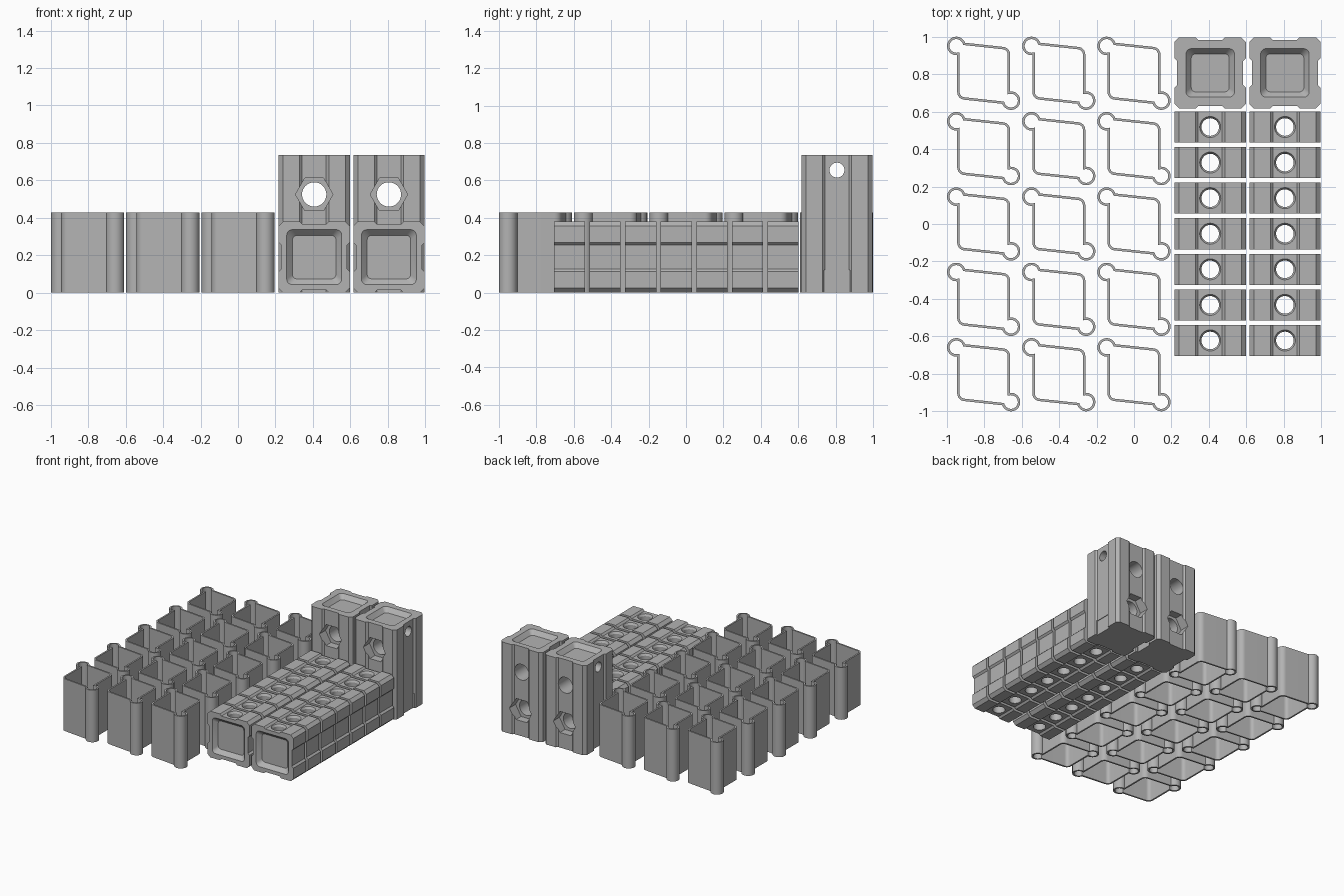
import bpy, bmesh, math
from math import cos, sin, pi, radians
from mathutils import Matrix, Vector

cube = bpy.data.objects.get("Cube")
if cube:
    bpy.data.objects.remove(cube)
scene = bpy.context.scene.collection

grey = bpy.data.materials.new("plain grey")
grey.use_nodes = True
colour = (0.45, 0.45, 0.45, 1)
grey.diffuse_color = colour
grey.node_tree.nodes["Principled BSDF"].inputs["Base Color"].default_value = colour


def add_object(name, bm):
    bmesh.ops.recalc_face_normals(bm, faces=bm.faces)
    mesh = bpy.data.meshes.new(name)
    bm.to_mesh(mesh)
    bm.free()
    mesh.materials.append(grey)
    obj = bpy.data.objects.new(name, mesh)
    scene.objects.link(obj)
    return obj


def prism(name, pts, z0, z1, end_scale=1.0, matrix=Matrix()):
    """Extrude a closed profile along z, optionally tapered, then place it."""
    bm = bmesh.new()
    low = [bm.verts.new((x, y, z0)) for x, y in pts]
    high = [bm.verts.new((x * end_scale, y * end_scale, z1)) for x, y in pts]
    n = len(pts)
    bm.faces.new(low)
    bm.faces.new(high)
    for i in range(n):
        j = (i + 1) % n
        bm.faces.new((low[i], low[j], high[j], high[i]))
    bm.transform(matrix)
    return add_object(name, bm)


def arc(cx, cy, r, a0, a1, steps):
    return [(cx + r * cos(radians(a0 + (a1 - a0) * i / steps)),
             cy + r * sin(radians(a0 + (a1 - a0) * i / steps))) for i in range(steps + 1)]


def ngon(r, n):
    return [(r * cos(2 * pi * i / n), r * sin(2 * pi * i / n)) for i in range(n)]


def rounded_square(h, r):
    pts = []
    for k, (sx, sy) in enumerate([(1, 1), (-1, 1), (-1, -1), (1, -1)]):
        pts += arc(sx * (h - r), sy * (h - r), r, 90 * k, 90 * k + 90, 5)
    return pts


def activate(obj):
    bpy.ops.object.select_all(action='DESELECT')
    obj.select_set(True)
    bpy.context.view_layer.objects.active = obj


def smooth(obj):
    activate(obj)
    bpy.ops.object.shade_smooth_by_angle(angle=radians(30))


def carve(obj, cutters):
    activate(obj)
    for cutter in cutters:
        mod = obj.modifiers.new("cut", 'BOOLEAN')
        mod.operation = 'DIFFERENCE'
        mod.solver = 'EXACT'
        mod.object = cutter
        bpy.ops.object.modifier_apply(modifier=mod.name)
        bpy.data.objects.remove(cutter)
    smooth(obj)


def repeat(first, places):
    """Put linked copies of a part at every place."""
    for i, place in enumerate(places):
        obj = first if i == 0 else first.copy()
        if i:
            scene.objects.link(obj)
            obj.name = f"{first.name}_{i + 1}"
        obj.location = place


def along_y(z, facing=-1):
    """Turn +z to face -y or +y, at height z."""
    return Matrix.Translation((0, 0, z)) @ Matrix.Rotation(radians(-90 * facing), 4, 'X')


# Shared square section: chamfered corners and a shallow groove on each side
HALF = 0.19
side = [(HALF, -HALF + 0.024), (HALF, -0.078), (HALF - 0.014, -0.064),
        (HALF - 0.014, 0.064), (HALF, 0.078), (HALF, HALF - 0.024)]
section = []
for k in range(4):
    turn = Matrix.Rotation(k * pi / 2, 2)
    section += [tuple(turn @ Vector(p)) for p in side]

# Short connector blocks, lying with the tray towards the front
THICK = 0.083
block = prism("connector_block", section, -THICK, THICK)
carve(block, [
    prism("tray", rounded_square(0.147, 0.03), THICK + 0.0001, THICK - 0.033, 0.79),
    prism("bolt_hole", ngon(0.047, 32), -0.3, 0.3, 1, along_y(0)),
    prism("upper_sink", ngon(0.047, 32), 0.16, 0.18, 1.25, along_y(0, 1)),
])
block.data.transform(Matrix.Rotation(pi / 2, 4, 'X'))
repeat(block, [(x, 0.518 - 0.19 * row, HALF) for x in (0.407, 0.806) for row in range(7)])

# Tall connector posts
TALL = 0.735
post = prism("tall_post", section, 0, TALL)
across = Matrix.Translation((0, 0, 0.655)) @ Matrix.Rotation(pi / 2, 4, 'Y')
relief = [(sx * HALF + dx, y) for sx in (1,) for dx, y in
          ((-0.019, -0.07), (0.02, -0.07), (0.02, 0.07), (-0.019, 0.07))]
carve(post, [
    prism("tray", rounded_square(0.13, 0.03), TALL + 0.0001, TALL - 0.036, 0.78),
    prism("cross_hole", ngon(0.04, 32), -0.3, 0.3, 1, across),
    prism("upper_hole", ngon(0.065, 32), -0.3, 0.3, 1, along_y(0.525)),
    prism("upper_hex", ngon(0.1, 6), 0.11, 0.3, 1, along_y(0.525)),
    prism("lower_hole", ngon(0.065, 32), -0.3, 0.3, 1, along_y(0.21)),
    prism("lower_hex", ngon(0.1, 6), 0.11, 0.3, 1, along_y(0.21, 1)),
    prism("right_relief", relief, -0.1, 0.12),
    prism("left_relief", relief, -0.1, 0.12, 1, Matrix.Rotation(pi, 4, 'Z')),
])
repeat(post, [(x, 0.807, 0) for x in (0.407, 0.806)])


# Thin open sleeves: square wall with round channels on two opposite corners
def sleeve_path():
    wall, centre, r = 0.135, 0.146, 0.043
    half = arc(-centre, centre, r, -75, -345, 24)
    half += arc(wall - 0.035, wall - 0.035, 0.035, 90, 0, 6)
    return half + [(-x, -y) for x, y in half]


def sleeve(height, thick):
    pts = [Vector(p) for p in sleeve_path()]
    n = len(pts)
    bm = bmesh.new()
    rings = []
    for i, p in enumerate(pts):
        a = (p - pts[i - 1]).normalized()
        b = (pts[(i + 1) % n] - p).normalized()
        na, nb = Vector((-a.y, a.x)), Vector((-b.y, b.x))
        mitre = (na + nb) / (1 + na.dot(nb)) * thick / 2
        outer, inner = p + mitre, p - mitre
        rings.append([bm.verts.new((*q, z)) for q, z in
                      ((outer, 0), (outer, height), (inner, height), (inner, 0))])
    for i in range(n):
        u, v = rings[i], rings[(i + 1) % n]
        for k in range(4):
            m = (k + 1) % 4
            bm.faces.new((u[k], v[k], v[m], u[m]))
    return add_object("corner_sleeve", bm)


first_sleeve = sleeve(0.428, 0.013)
smooth(first_sleeve)
repeat(first_sleeve, [(-0.803 + 0.4015 * col, 0.805 - 0.4025 * row, 0)
                      for col in range(3) for row in range(5)])
